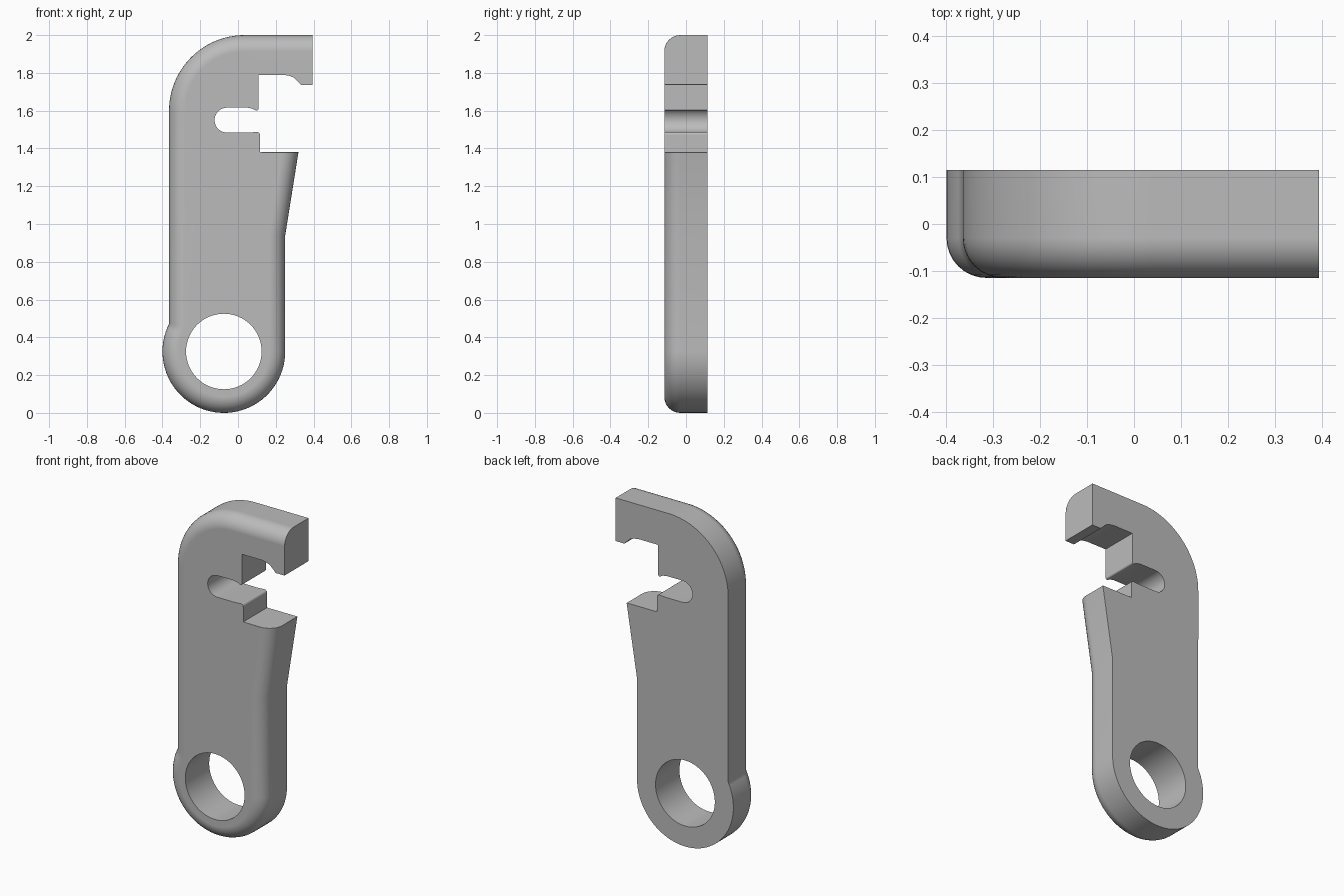
import bpy, bmesh, math
from mathutils import Vector

if "Cube" in bpy.data.objects:
    bpy.data.objects.remove(bpy.data.objects["Cube"])

HALF = 0.115        # half thickness
ROUND = 0.085       # rounding of the outer front edge
RING = (-0.075, 0.325)
STEPS = 8

steel = bpy.data.materials.new("plain grey")
steel.use_nodes = True
grey = (0.5, 0.5, 0.5, 1)
steel.diffuse_color = grey
steel.node_tree.nodes["Principled BSDF"].inputs["Base Color"].default_value = grey


def arc(cx, cz, r, a0, a1, n):
    angles = [math.radians(a0 + (a1 - a0) * i / n) for i in range(n + 1)]
    return [(cx + r * math.cos(a), cz + r * math.sin(a)) for a in angles]


# Outer edge, counter-clockwise: shoulder, waist, eye, spine, top of the hook
outer = ([(0.395, 2.0)] + arc(0.035, 1.6, 0.4, 90, 180, 24)
         + arc(*RING, 0.325, 153, 360, 48) + [(0.25, 0.94), (0.32, 1.38)])
# Mouth edge: shelf, step, round slot, tooth, hook underside and lip
mouth = ([(0.116, 1.38)] + arc(0.101, 1.472, 0.015, 0, 90, 4) + [(0.05, 1.484)]
         + arc(-0.058, 1.55, 0.066, 270, 90, 18) + [(0.05, 1.616), (0.075, 1.611)]
         + arc(0.098, 1.61, 0.01, 240, 360, 5) + [(0.108, 1.79), (0.24, 1.79)]
         + [(0.27, 1.785), (0.295, 1.775), (0.315, 1.757), (0.335, 1.737), (0.395, 1.737)])
outline = [Vector(p) for p in outer + mouth]
count = len(outline)
# Only edges along the outer run are rounded
rounding = [ROUND if i < len(outer) - 1 else 0 for i in range(count)]


def normal(i):
    d = (outline[(i + 1) % count] - outline[i % count]).normalized()
    return Vector((-d.y, d.x))


def inset(i, share):
    """Move a corner to where its two inset edges cross."""
    a, b = normal(i - 1), normal(i)
    da, db = rounding[i - 1] * share, rounding[i] * share
    det = a.x * b.y - a.y * b.x
    if abs(det) < 0.001:
        return outline[i] + b * db
    return outline[i] + Vector(((da * b.y - db * a.y) / det, (a.x * db - b.x * da) / det))


# Loft the outline from the flat back to the rounded front
bm = bmesh.new()
layers = [(HALF, 0)]
for k in range(STEPS + 1):
    t = math.pi / 2 * k / STEPS
    layers.append((-HALF + ROUND * (1 - math.sin(t)), 1 - math.cos(t)))
loops = []
for y, share in layers:
    points = [inset(i, share) for i in range(count)]
    loops.append([bm.verts.new((p.x, y, p.y)) for p in points])
for low, high in zip(loops, loops[1:]):
    for i in range(count):
        j = (i + 1) % count
        bm.faces.new((low[i], low[j], high[j], high[i]))
bm.faces.new(loops[0])
bm.faces.new(loops[-1])
bmesh.ops.recalc_face_normals(bm, faces=bm.faces)


def soften(axis, value, low_x, width):
    """Merge one flat end into a single face and bevel its rim, except at the back."""
    def ends():
        return [f for f in bm.faces if abs(f.normal[axis]) > 0.99
                and all(abs(v.co[axis] - value) < 0.001 for v in f.verts)]
    flat = set(ends())
    inner = [e for e in bm.edges if len(e.link_faces) == 2 and set(e.link_faces) <= flat]
    bmesh.ops.dissolve_edges(bm, edges=inner, use_verts=False)
    rim = []
    for f in ends():
        for e in f.edges:
            if all(v.co.y > HALF - 0.001 for v in e.verts):
                continue
            if all(v.co.x < low_x for v in e.verts):
                continue
            rim.append(e)
    bmesh.ops.bevel(bm, geom=list(set(rim)), offset=width, segments=4,
                    profile=0.5, affect='EDGES', clamp_overlap=True)
    bm.normal_update()


bm.normal_update()
soften(0, 0.395, -1, 0.028)
soften(2, 1.38, 0.12, 0.014)

mesh = bpy.data.meshes.new("lever_plate")
bm.to_mesh(mesh)
bm.free()
mesh.materials.append(steel)
plate = bpy.data.objects.new("lever_plate", mesh)
bpy.context.collection.objects.link(plate)

# Round hole through the eye
bpy.ops.mesh.primitive_cylinder_add(vertices=64, radius=0.2, depth=1,
                                    location=(RING[0], 0, RING[1]),
                                    rotation=(math.pi / 2, 0, 0))
cutter = bpy.context.object
cutter.name = "eye_hole_cutter"
cutter.hide_render = True
cutter.data.materials.append(steel)
cut = plate.modifiers.new("eye_hole", 'BOOLEAN')
cut.operation = 'DIFFERENCE'
cut.solver = 'EXACT'
cut.object = cutter

bpy.ops.object.select_all(action='DESELECT')
plate.select_set(True)
bpy.context.view_layer.objects.active = plate
bpy.ops.object.modifier_apply(modifier=cut.name)
bpy.data.objects.remove(cutter)

# Smooth rounding with clean flats
bpy.ops.object.shade_smooth_by_angle(angle=math.radians(30))
weighted = plate.modifiers.new("clean_normals", 'WEIGHTED_NORMAL')
weighted.keep_sharp = True
